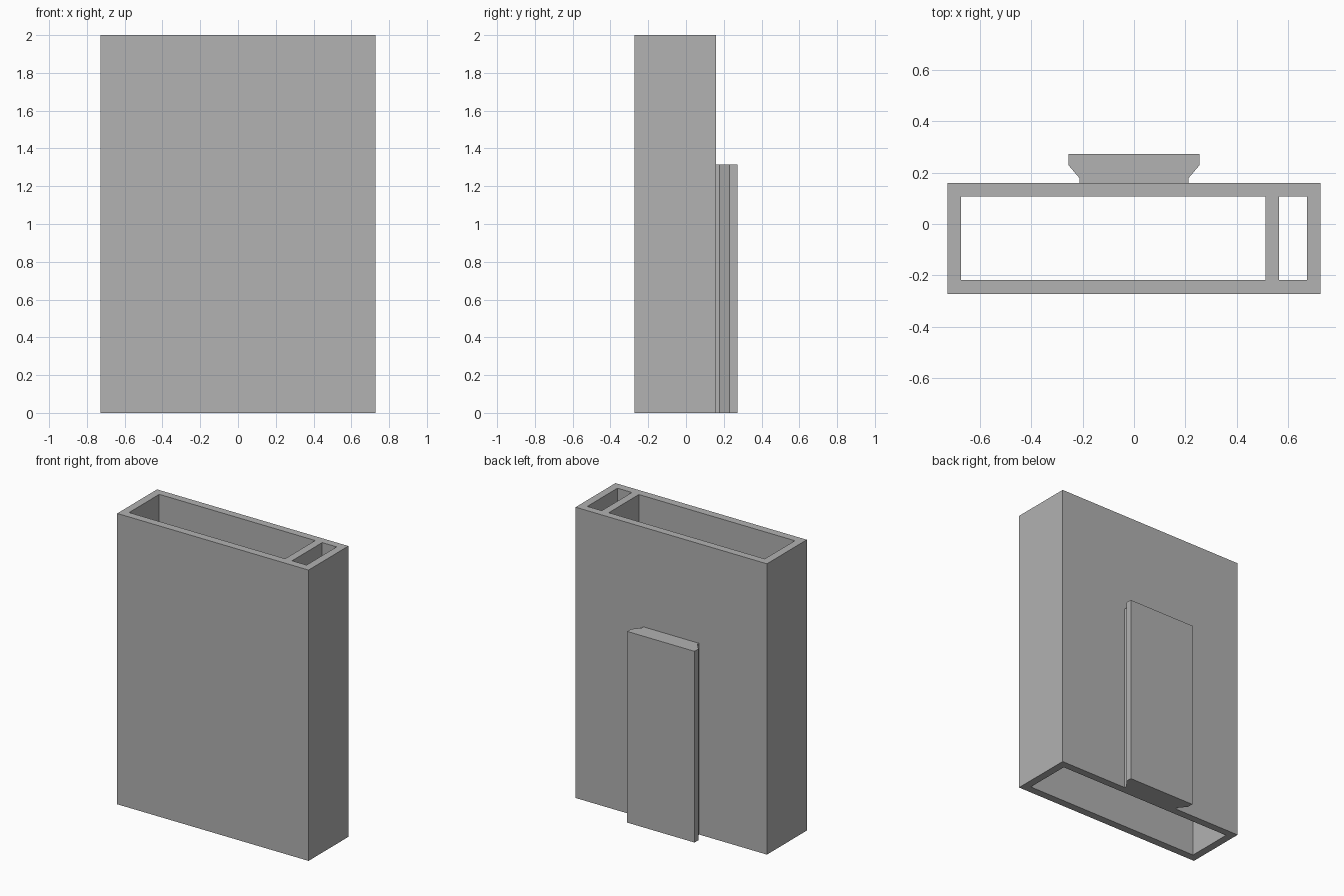
import bpy
import bmesh

cube = bpy.data.objects.get("Cube")
if cube:
    bpy.data.objects.remove(cube, do_unlink=True)

# Single flat grey
grey = bpy.data.materials.new("plain_grey")
grey.use_nodes = True
colour = (0.445, 0.445, 0.445, 1)
grey.diffuse_color = colour
grey.node_tree.nodes["Principled BSDF"].inputs["Base Color"].default_value = colour


def finish(name, bm):
    bmesh.ops.recalc_face_normals(bm, faces=bm.faces)
    mesh = bpy.data.meshes.new(name)
    bm.to_mesh(mesh)
    bm.free()
    mesh.materials.append(grey)
    obj = bpy.data.objects.new(name, mesh)
    bpy.context.collection.objects.link(obj)
    return obj


def prism(name, outline, z0, z1):
    """Closed solid from a plan outline."""
    bm = bmesh.new()
    face = bm.faces.new([bm.verts.new((x, y, z0)) for x, y in outline])
    top = bmesh.ops.extrude_face_region(bm, geom=[face], use_keep_orig=True)
    moved = [v for v in top["geom"] if isinstance(v, bmesh.types.BMVert)]
    bmesh.ops.translate(bm, verts=moved, vec=(0, 0, z1 - z0))
    return finish(name, bm)


def rectangle(x0, x1, y0, y1):
    return [(x0, y0), (x1, y0), (x1, y1), (x0, y1)]


def tube(name, outer, inner, z0, z1):
    """Sleeve open at both ends, with a flat rim."""
    bm = bmesh.new()
    rings = [[bm.verts.new((x, y, z)) for x, y in loop]
             for loop, z in ((outer, z0), (outer, z1), (inner, z1), (inner, z0))]
    n = len(outer)
    for k in range(4):
        a, b = rings[k], rings[(k + 1) % 4]
        for i in range(n):
            j = (i + 1) % n
            bm.faces.new((a[i], a[j], b[j], b[i]))
    return finish(name, bm)


# Hollow sleeve body
tube("sleeve_body", rectangle(-0.728, 0.728, -0.273, 0.16),
     rectangle(-0.675, 0.675, -0.219, 0.108), 0, 2)

# Inner divider, stopping short of the lower opening
prism("inner_divider", rectangle(0.512, 0.565, -0.219, 0.108), 0.6, 2)

# Flared mounting rail on the back
half = [(0.212, 0.16), (0.212, 0.178), (0.256, 0.23), (0.256, 0.273)]
prism("back_rail", half + [(-x, y) for x, y in reversed(half)], 0, 1.315)
